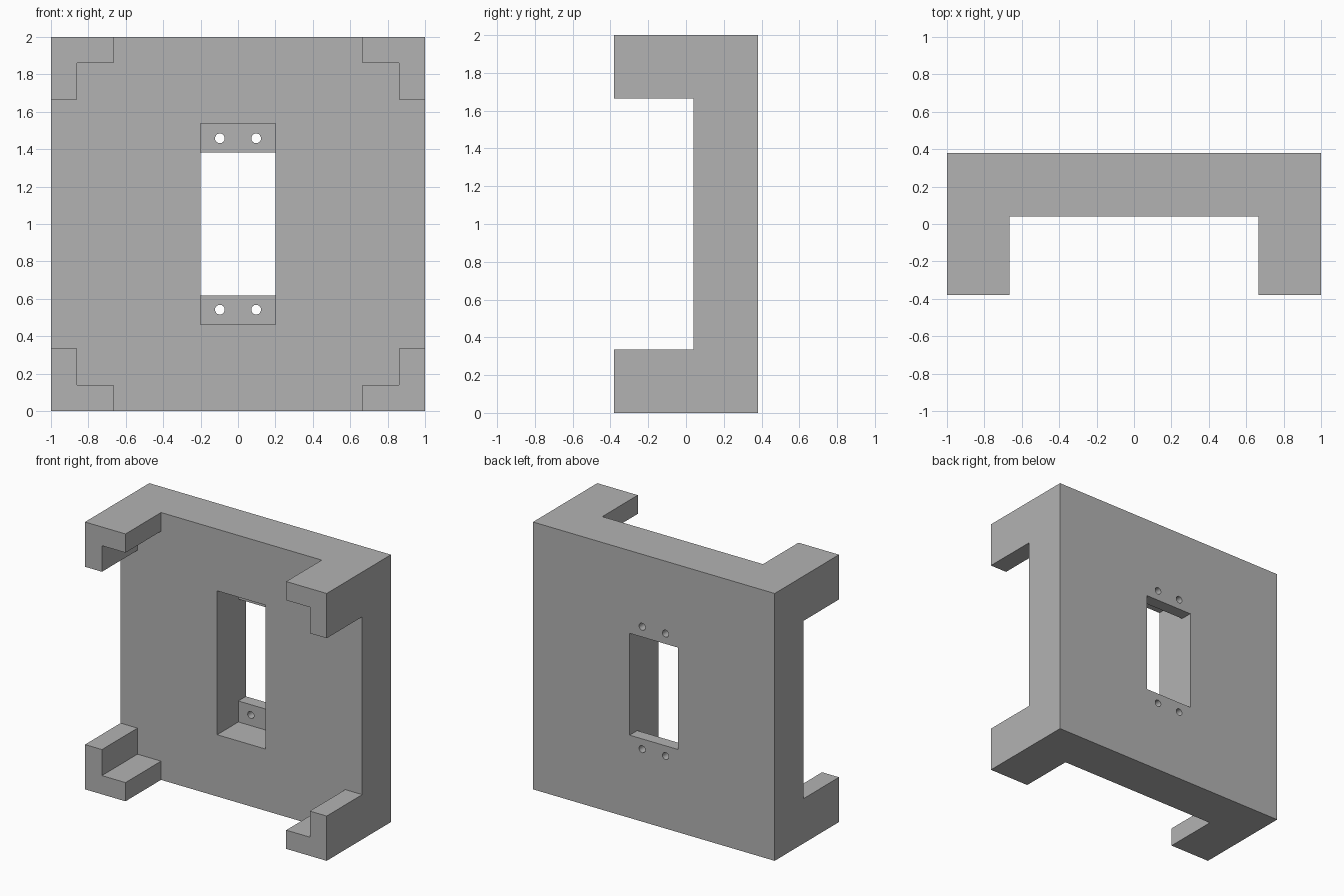
import bpy
from mathutils import Matrix

default = bpy.data.objects.get("Cube")
if default:
    bpy.data.objects.remove(default, do_unlink=True)

grey = bpy.data.materials.new("plain grey")
grey.use_nodes = True
GREY = (0.45, 0.45, 0.45, 1)
grey.diffuse_color = GREY
grey.node_tree.nodes["Principled BSDF"].inputs["Base Color"].default_value = GREY

BACK, FRONT = 0.38, -0.38   # overall depth
PLATE = 0.04                # front face of the plate
LEDGE = 0.29                # front face of the screw ledges
OVER = 0.2                  # overshoot of cutters
MID = 1.0                   # centre height


def box(name, half_x, y0, y1, half_z):
    """Box centred on x = 0 and the middle height, from y0 to y1."""
    bpy.ops.mesh.primitive_cube_add(size=1, location=(0, 0, 0))
    ob = bpy.context.object
    ob.name = name
    ob.data.transform(Matrix.Translation((0, (y0 + y1) / 2, MID))
                      @ Matrix.Diagonal((2 * half_x, y1 - y0, 2 * half_z, 1)))
    ob.data.materials.append(grey)
    return ob


def cut(body, cutter):
    """Subtract the cutter from the body, then remove it."""
    cutter.hide_render = True
    mod = body.modifiers.new("cut", 'BOOLEAN')
    mod.operation = 'DIFFERENCE'
    mod.solver = 'EXACT'
    mod.object = cutter
    bpy.context.view_layer.objects.active = body
    bpy.ops.object.modifier_apply(modifier=mod.name)
    bpy.data.objects.remove(cutter, do_unlink=True)


# Solid block, carved down to a plate with four L-shaped corner arms
body = box("mounting_plate", 1, FRONT, BACK, 1)
cut(body, box("inner_space", 0.86, FRONT - OVER, PLATE, 0.86))
cut(body, box("gap_top_bottom", 0.665, FRONT - OVER, PLATE, 1 + OVER))
cut(body, box("gap_sides", 1 + OVER, FRONT - OVER, PLATE, 0.665))

# Window: tall recess in front, shorter opening through the back
cut(body, box("recess", 0.2, PLATE - OVER, LEDGE, 0.538))
cut(body, box("opening", 0.2, PLATE - OVER, BACK + OVER, 0.381))

# Screw holes through the ledges above and below the opening
for sx in (-1, 1):
    for sz in (-1, 1):
        bpy.ops.mesh.primitive_cylinder_add(
            vertices=32, radius=0.026, depth=0.3,
            location=(sx * 0.097, 0.35, MID + sz * 0.458),
            rotation=(1.5708, 0, 0))
        drill = bpy.context.object
        drill.name = "screw_hole"
        drill.data.materials.append(grey)
        cut(body, drill)

# Smooth the hole walls, keep the edges sharp
bpy.ops.object.select_all(action='DESELECT')
body.select_set(True)
bpy.context.view_layer.objects.active = body
bpy.ops.object.shade_smooth_by_angle()
